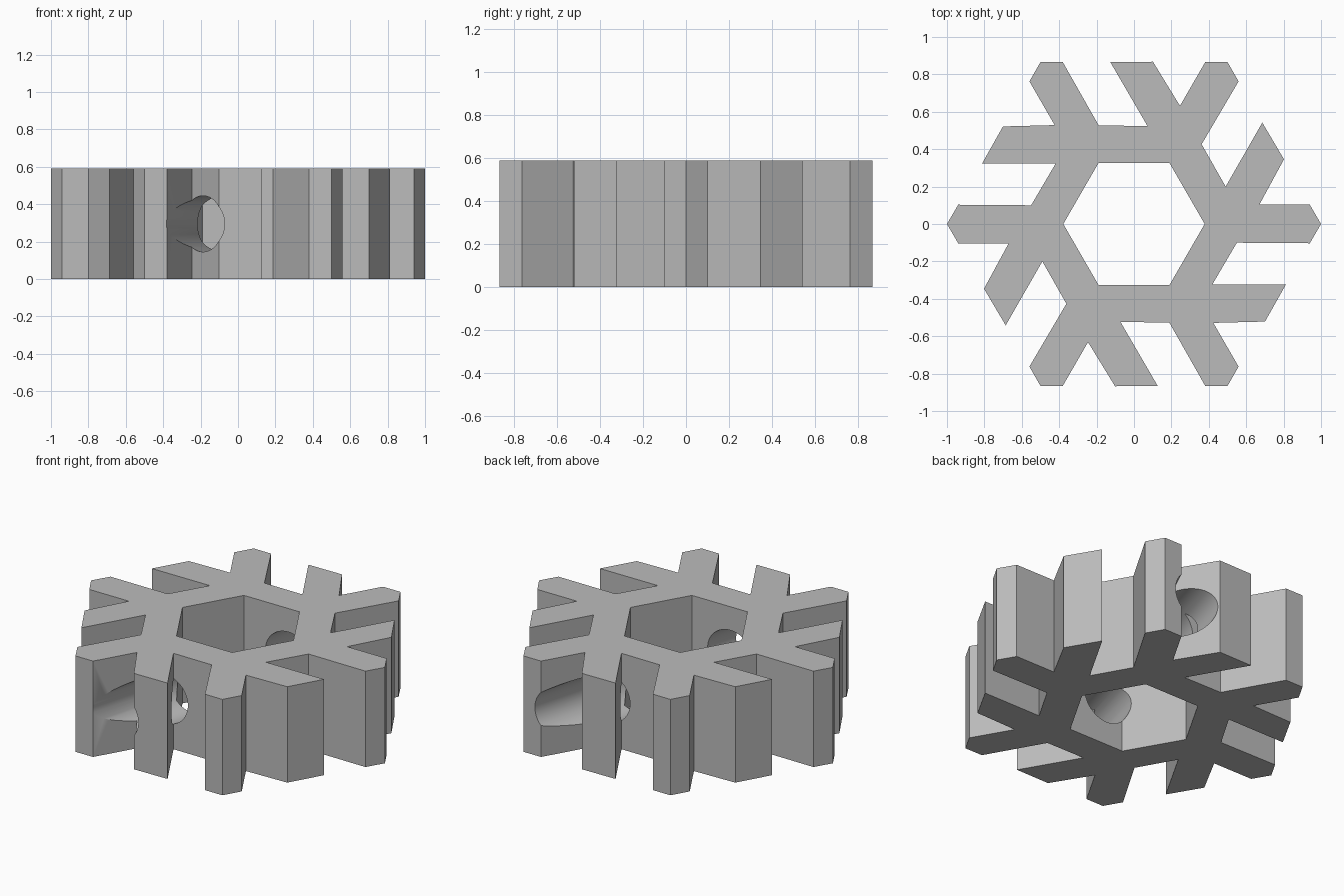
import bpy, bmesh, math
from mathutils import Matrix, Vector

cube = bpy.data.objects.get("Cube")
if cube:
    bpy.data.objects.remove(cube, do_unlink=True)

HEIGHT = 0.59
BORE_RADIUS = 0.15

grey = bpy.data.materials.new("plain grey")
grey.use_nodes = True
colour = (0.5, 0.5, 0.5, 1)
grey.diffuse_color = colour
grey.node_tree.nodes["Principled BSDF"].inputs["Base Color"].default_value = colour

# One arm with its slanted side branch, repeated six times around the centre
arm = [(0.55, -0.1), (0.94, -0.103), (1, 0), (0.94, 0.103),
       (0.67, 0.103), (0.802, 0.346), (0.686, 0.542), (0.49, 0.2)]
inner = Vector((0.378, 0, 0))


def turn(k):
    return Matrix.Rotation(math.radians(60 * k), 3, 'Z')


# Snowflake body: six flat sectors joined, then pulled up
bm = bmesh.new()
for k in range(6):
    points = [turn(k) @ Vector((x, y, 0)) for x, y in arm]
    points += [turn(k + 1) @ Vector((*arm[0], 0)), turn(k + 1) @ inner, turn(k) @ inner]
    bm.faces.new([bm.verts.new(p) for p in points])
bmesh.ops.remove_doubles(bm, verts=bm.verts, dist=0.001)
bmesh.ops.dissolve_limit(bm, angle_limit=0.01, verts=bm.verts, edges=bm.edges)
lifted = bmesh.ops.extrude_face_region(bm, geom=bm.faces[:])["geom"]
bmesh.ops.translate(bm, vec=(0, 0, HEIGHT),
                    verts=[g for g in lifted if isinstance(g, bmesh.types.BMVert)])
bmesh.ops.recalc_face_normals(bm, faces=bm.faces)
mesh = bpy.data.meshes.new("snowflake_body")
bm.to_mesh(mesh)
bm.free()
body = bpy.data.objects.new("snowflake_body", mesh)
bpy.context.collection.objects.link(body)
mesh.materials.append(grey)

# Round bore running front to back at a slant
bpy.ops.mesh.primitive_cylinder_add(
    vertices=64, radius=BORE_RADIUS, depth=3, location=(0.02, 0, HEIGHT / 2),
    rotation=(math.pi / 2, 0, -math.atan(0.285)))
bore = bpy.context.object
bore.name = "bore_cutter"
bore.data.materials.append(grey)
bore.hide_render = True

cut = body.modifiers.new("bore", 'BOOLEAN')
cut.operation = 'DIFFERENCE'
cut.solver = 'EXACT'
cut.object = bore
bpy.ops.object.select_all(action='DESELECT')
body.select_set(True)
bpy.context.view_layer.objects.active = body
bpy.ops.object.modifier_apply(modifier=cut.name)
bpy.data.objects.remove(bore, do_unlink=True)
bpy.ops.object.shade_smooth_by_angle(angle=math.radians(30))
